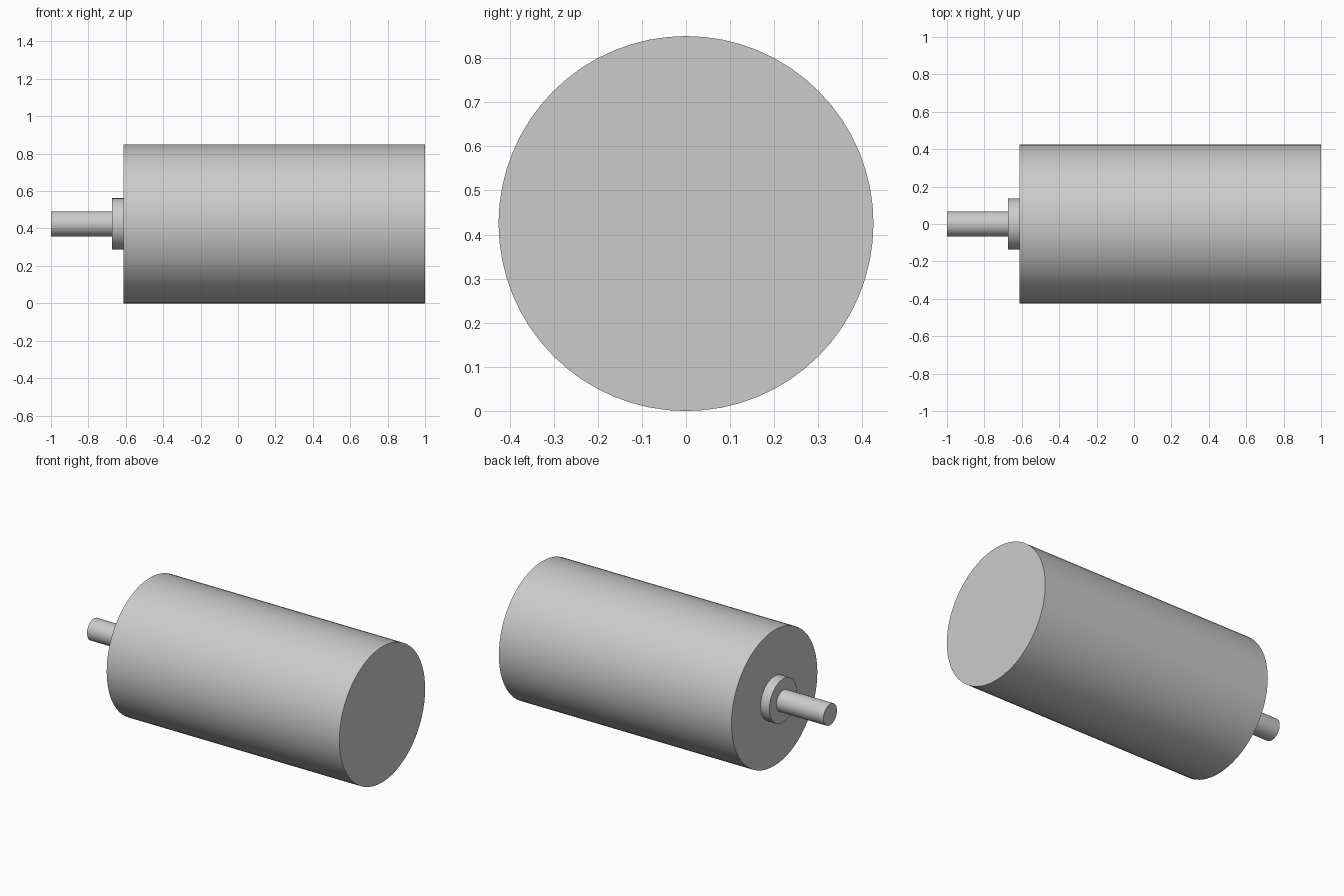
import bpy
import math

cube = bpy.data.objects.get("Cube")
if cube:
    bpy.data.objects.remove(cube, do_unlink=True)

BODY_RADIUS = 0.425

# Single plain grey for the whole motor
grey = bpy.data.materials.new("light grey")
grey.use_nodes = True
colour = (0.6, 0.6, 0.6, 1.0)
grey.diffuse_color = colour
grey.node_tree.nodes["Principled BSDF"].inputs["Base Color"].default_value = colour


def rod(name, x_start, x_end, radius, sides):
    """Cylinder lying along x on the common axis."""
    bpy.ops.mesh.primitive_cylinder_add(
        vertices=sides, radius=radius, depth=x_end - x_start,
        location=((x_start + x_end) / 2, 0, BODY_RADIUS),
        rotation=(0, math.pi / 2, 0))
    obj = bpy.context.object
    obj.name = name
    obj.data.materials.append(grey)
    bpy.ops.object.shade_smooth_by_angle(angle=math.radians(30))
    return obj


# Main body, raised collar on its end, and output shaft
rod("motor_body", -0.613, 1.0, BODY_RADIUS, 64)
rod("front_collar", -0.674, -0.613, 0.137, 48)
rod("output_shaft", -1.0, -0.674, 0.067, 32)
